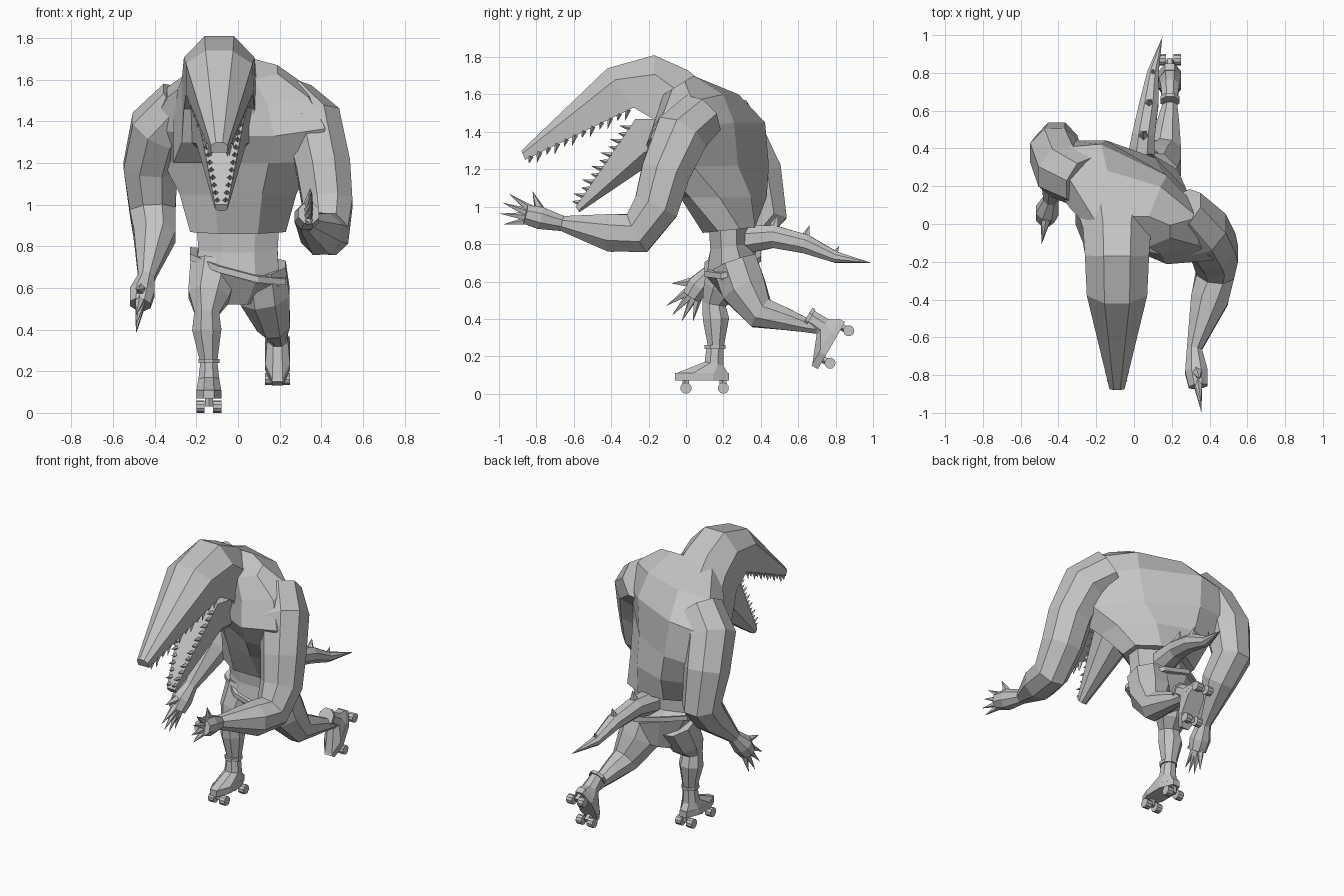
import bpy
import bmesh
import math
from mathutils import Matrix, Vector

default_cube = bpy.data.objects.get("Cube")
if default_cube:
    bpy.data.objects.remove(default_cube, do_unlink=True)

shade = .55
colour = (shade, shade, shade, 1)
grey = bpy.data.materials.new("plain_grey")
grey.use_nodes = True
grey.diffuse_color = colour
grey.node_tree.nodes["Principled BSDF"].inputs["Base Color"].default_value = colour


def finish(name, bm, matrix=Matrix()):
    """Turn a bmesh into a flat shaded object."""
    bmesh.ops.remove_doubles(bm, verts=bm.verts, dist=.001)
    bmesh.ops.recalc_face_normals(bm, faces=bm.faces)
    bm.transform(matrix)
    mesh = bpy.data.meshes.new(name)
    bm.to_mesh(mesh)
    bm.free()
    mesh.materials.append(grey)
    bpy.context.scene.collection.objects.link(bpy.data.objects.new(name, mesh))


def skin(name, sections, matrix=Matrix(), flat=0, sides=8):
    """Skin polygonal sections, each a centre with its sideways and upward radius vectors.
    A flat of +1 or -1 squares off the half along or against the upward vector."""
    bm = bmesh.new()
    loops = []
    reach = math.cos(math.pi / sides)
    for centre, side, up in sections:
        loop = []
        for i in range(sides):
            angle = math.tau * (i + .5) / sides
            height = math.sin(angle)
            if flat * height > 0:
                height = flat * reach
            offset = side * math.cos(angle) + up * height
            loop.append(bm.verts.new(centre + offset / reach))
        loops.append(loop)
    for low, high in zip(loops, loops[1:]):
        for i in range(sides):
            bm.faces.new((low[i - 1], low[i], high[i], high[i - 1]))
    bm.faces.new(loops[0])
    bm.faces.new(loops[-1])
    finish(name, bm, matrix)


def body(name, x, rings, matrix=Matrix(), flat=0):
    """Rings: half width, first (y, z), opposite (y, z), optional side slant."""
    sections = []
    for width, y_a, z_a, y_b, z_b, *slant in rings:
        start, end = Vector((x, y_a, z_a)), Vector((x, y_b, z_b))
        side = Vector((width, *(slant or (0, 0))))
        sections.append(((start + end) / 2, side, (end - start) / 2))
    skin(name, sections, matrix, flat)


def limb(name, joints):
    """Tube through joints given as x, y, z and radius, mitred at each bend."""
    points = [Vector(joint[:3]) for joint in joints]
    steps = [(b - a).normalized() for a, b in zip(points, points[1:])]
    sections = []
    for joint, point, before, after in zip(joints, points, steps[:1] + steps, steps + steps[-1:]):
        along = (before + after).normalized()
        side = Vector((1, 0, 0))
        side = (side - along * side.dot(along)).normalized()
        up = along.cross(side) / along.dot(before)
        sections.append((point, side * joint[3], up * joint[3]))
    skin(name, sections)


def add_cone(bm, base, tip, radius, tip_radius=0, sides=5):
    axis = tip - base
    turn = axis.to_track_quat("Z", "Y").to_matrix().to_4x4()
    bmesh.ops.create_cone(bm, cap_ends=True, segments=sides, radius1=radius, radius2=tip_radius,
                          depth=axis.length, matrix=Matrix.Translation((base + tip) / 2) @ turn)


# Head with the long upper snout, flat along the mouth
body("head_and_snout", -.09, [
    (.04, -.88, 1.3, -.86, 1.25),
    (.16, -.42, 1.74, -.28, 1.53),
    (.17, -.17, 1.81, -.16, 1.46),
    (.18, .01, 1.73, -.1, 1.3),
    (.22, .14, 1.62, 0, 1.2)], flat=1)

# Hanging lower jaw, flat along the mouth
body("lower_jaw", -.08, [
    (.03, -.59, 1, -.57, .97),
    (.12, -.27, 1.47, -.2, 1.22),
    (.15, -.14, 1.47, 0, 1.23),
    (.17, 0, 1.5, .12, 1.3)], flat=-1)


# Teeth along both edges of each jaw, alternating in size
def tooth_row(name, front, back, half_widths, lean, count=12):
    bm = bmesh.new()
    for i in range(count):
        t = i / (count - 1)
        middle = Vector(front).lerp(Vector(back), t)
        half = half_widths[0] + (half_widths[1] - half_widths[0]) * t
        for side in (-half, half):
            base = middle + Vector((side, 0, 0))
            add_cone(bm, base, base + Vector(lean) * (1 + i % 2 / 2), .016, sides=4)
    finish(name, bm)


tooth_row("upper_teeth", (-.09, -.83, 1.27), (-.09, -.31, 1.52), (.04, .14), (0, -.01, -.04))
tooth_row("lower_teeth", (-.08, -.57, 1.02), (-.08, -.3, 1.42), (.02, .1), (0, -.04, .01))

# Hunched torso, twisted so its left shoulder leads
twist = (-.1, 0)
big_twist = (-.2, 0)
body("torso", 0, [
    (.19, -.12, 1.6, .04, 1.7),
    (.34, -.12, 1.48, .24, 1.6, *twist),
    (.42, -.13, 1.33, .34, 1.45, *big_twist),
    (.36, -.05, 1.2, .36, 1.22, *big_twist),
    (.28, .01, 1.05, .39, 1.05, *twist),
    (.23, .09, .86, .37, .89)])

# Waist, pelvis and tilted belt
tilt = (0, -.06)
body("waist_and_pelvis", 0, [
    (.2, .12, .92, .33, .92),
    (.19, .13, .77, .33, .8),
    (.2, .11, .65, .39, .72, *tilt),
    (.1, .2, .52, .36, .56)])
body("belt", 0, [(.23, .1, z, .4, z + .08, *tilt) for z in (.65, .68)])

# Tail with a spine above each inner joint
tail = [(.03, .27, .82, .08), (.05, .47, .84, .06), (.08, .64, .8, .05),
        (.1, .8, .73, .03), (.15, .99, .7, 0)]
limb("tail", tail)
bm = bmesh.new()
for x, y, z, radius in tail[1:-1]:
    base = Vector((x, y, z + radius * .8))
    add_cone(bm, base, base + Vector((0, .02, radius * 1.2)), radius / 2)
finish("tail_spines", bm)


# Arms from shoulder to knuckles, with fanned claws and a thumb
def arm(side, joints):
    limb(side + "_arm", joints)
    palm, knuckle = (Vector(joint[:3]) for joint in joints[-2:])
    forward = (knuckle - palm).normalized()
    bm = bmesh.new()
    for degrees, length in ((-75, .15), (-30, .21), (-10, .22), (10, .22), (30, .2)):
        root = Matrix.Rotation(math.radians(degrees), 3, "X") @ forward
        reach = Matrix.Rotation(math.radians(degrees * .8), 3, "X") @ forward
        add_cone(bm, palm + root * .04, palm + reach * length, .03)
    finish(side + "_claws", bm)


arm("left", [
    (.25, .07, 1.48, .13), (.36, -.03, 1.38, .14), (.41, -.11, 1.18, .13),
    (.43, -.16, 1, .12), (.43, -.26, .86, .1), (.4, -.4, .86, .1),
    (.32, -.66, .91, .04), (.33, -.78, .94, .06), (.34, -.86, .96, .05)])
arm("right", [
    (-.26, .22, 1.48, .13), (-.38, .28, 1.36, .14), (-.42, .38, 1.18, .13),
    (-.41, .42, .97, .11), (-.4, .32, .85, .1), (-.44, .13, .65, .04),
    (-.46, .07, .58, .06), (-.47, .03, .52, .05)])

# Legs, one standing and one kicked back
limb("right_leg", [
    (-.11, .25, .7, .12), (-.14, .19, .56, .1), (-.15, .15, .48, .06),
    (-.15, .16, .4, .07), (-.14, .16, .24, .04)])
limb("left_leg", [
    (.11, .26, .7, .12), (.13, .31, .56, .12), (.17, .4, .43, .08),
    (.18, .53, .4, .06), (.19, .63, .37, .04), (.19, .7, .36, .04)])


# Roller skates, built around the middle of their wheels
def skate(side, matrix):
    body(side + "_boot", 0, [
        (.04, .01, .22, .1, .22),
        (.05, 0, .14, .1, .12),
        (.06, -.15, .08, .13, .07)], matrix)
    body(side + "_boot_cuff", 0, [(.05, 0, z, .11, z) for z in (.21, .23)], matrix)
    body(side + "_skate_plate", 0, [(.06, -.16, z, .13, z) for z in (.04, .08)], matrix)
    bm = bmesh.new()
    for y in (-.1, .1):
        for x in (-.04, .04):
            hub, half = Vector((x, y, 0)), Vector((.02, 0, 0))
            add_cone(bm, hub - half, hub + half, .03, .03, sides=10)
        add_cone(bm, Vector((0, y, 0)), Vector((0, y, .05)), .02, .02)
    finish(side + "_wheels", bm, matrix)


skate("right", Matrix.Translation((-.14, .1, .03)))
skate("left", Matrix.Translation((.19, .82, .25)) @ Matrix.Rotation(math.radians(60), 4, "X"))
